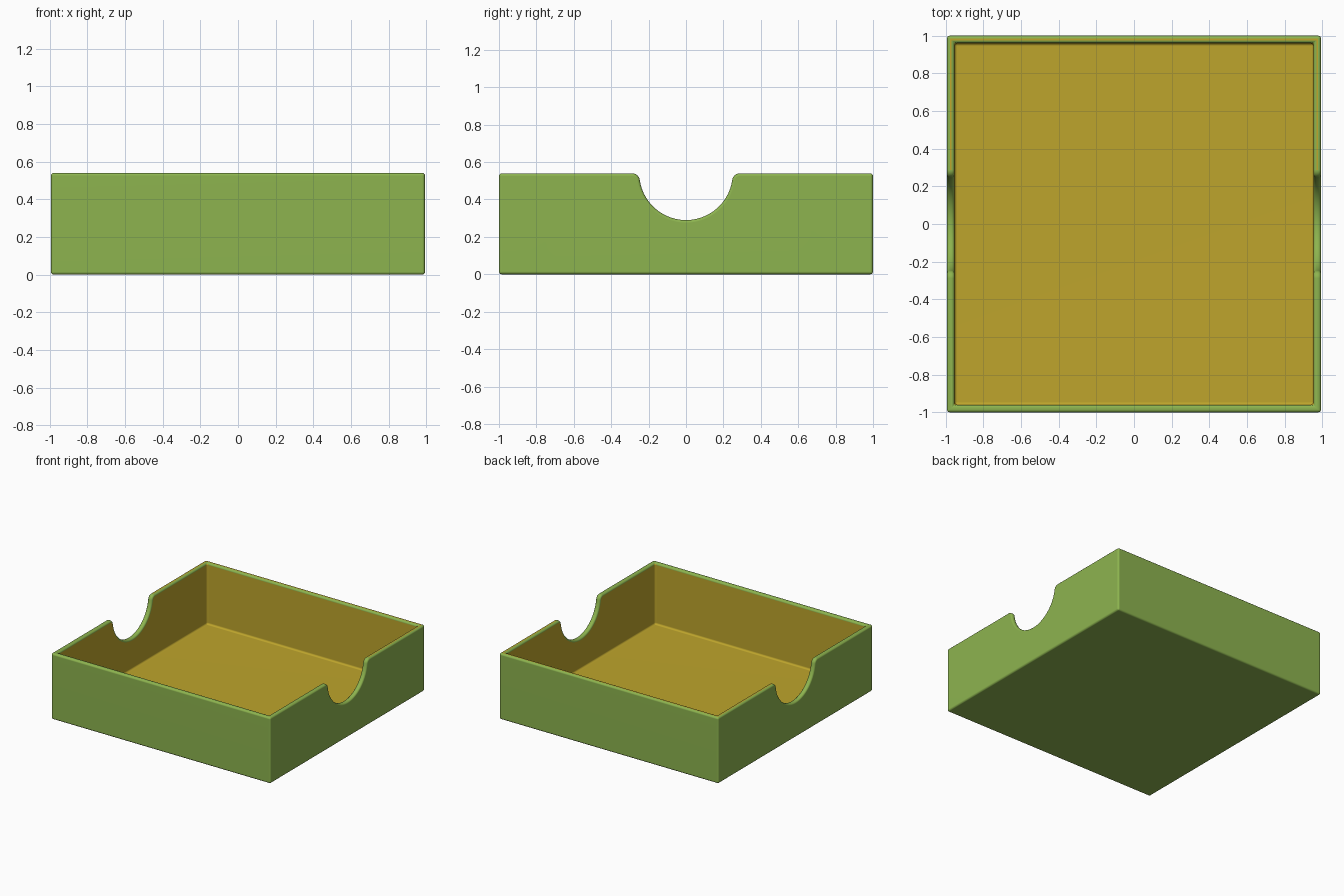
import bpy, bmesh, math

cube = bpy.data.objects.get("Cube")
if cube:
    bpy.data.objects.remove(cube, do_unlink=True)

HALF_X, HALF_Y, HEIGHT, WALL = 0.993, 1.0, 0.54, 0.04
NOTCH, FILLET, ROUND = 0.25, 0.04, 0.015


def material(name, color):
    mat = bpy.data.materials.new(name)
    mat.use_nodes = True
    mat.diffuse_color = color
    mat.node_tree.nodes["Principled BSDF"].inputs["Base Color"].default_value = color
    return mat


def add_object(name, bm):
    bmesh.ops.recalc_face_normals(bm, faces=bm.faces)
    mesh = bpy.data.meshes.new(name)
    bm.to_mesh(mesh)
    bm.free()
    obj = bpy.data.objects.new(name, mesh)
    bpy.context.collection.objects.link(obj)
    return obj


def block(name, hx, hy, z0, z1):
    bm = bmesh.new()
    bmesh.ops.create_cube(bm, size=2)
    for v in bm.verts:
        v.co = (v.co.x * hx, v.co.y * hy, z0 if v.co.z < 0 else z1)
    return add_object(name, bm)


def arc(cy, cz, radius, start, end, steps):
    angles = [start + (end - start) * i / steps for i in range(steps + 1)]
    return [(cy + radius * math.cos(a), cz + radius * math.sin(a)) for a in angles]


def notch_cutter():
    # Half-round finger notch that flares out into the rim
    cy = math.sqrt((NOTCH + FILLET) ** 2 - FILLET ** 2)
    tilt = math.asin(FILLET / (NOTCH + FILLET))
    flare = arc(cy, HEIGHT - FILLET, FILLET, math.pi / 2, math.pi - tilt, 6)
    bowl = arc(0, HEIGHT, NOTCH, -tilt, tilt - math.pi, 28)
    other = [(-y, z) for y, z in reversed(flare)]
    outline = [(cy, 1)] + flare + bowl[1:-1] + other + [(-cy, 1)]
    bm = bmesh.new()
    face = bm.faces.new([bm.verts.new((-1.2, y, z)) for y, z in outline])
    side = bmesh.ops.extrude_face_region(bm, geom=[face])["geom"]
    bmesh.ops.translate(bm, vec=(2.4, 0, 0),
                        verts=[e for e in side if isinstance(e, bmesh.types.BMVert)])
    return add_object("notch_cutter", bm)


# Open tray: solid block minus the cavity and both notches
tray = block("tray", HALF_X, HALF_Y, 0, HEIGHT)
cutters = [block("cavity_cutter", HALF_X - WALL, HALF_Y - WALL, WALL, 1), notch_cutter()]
for cutter in cutters:
    cutter.hide_render = True
    mod = tray.modifiers.new(cutter.name, "BOOLEAN")
    mod.object, mod.operation, mod.solver = cutter, "DIFFERENCE", "EXACT"
bpy.context.view_layer.update()
shape = tray.evaluated_get(bpy.context.evaluated_depsgraph_get())
bm = bmesh.new()
bm.from_mesh(shape.to_mesh())
tray.modifiers.clear()
for cutter in cutters:
    bpy.data.objects.remove(cutter, do_unlink=True)

# Rounded edges
bmesh.ops.remove_doubles(bm, verts=bm.verts, dist=0.0001)
sharp = [e for e in bm.edges if len(e.link_faces) == 2 and e.calc_face_angle() > math.radians(40)]
bmesh.ops.bevel(bm, geom=sharp, offset=ROUND, segments=3, profile=0.5,
                affect="EDGES", clamp_overlap=True)

# Lining colour on everything within the cavity
for f in bm.faces:
    c = f.calc_center_median()
    inside = abs(c.x) < HALF_X - WALL + 0.001 and abs(c.y) < HALF_Y - WALL + 0.001
    f.material_index = int(inside and c.z > WALL / 2)
bm.to_mesh(tray.data)
bm.free()
tray.data.materials.append(material("green_shell", (0.266, 0.456, 0.078, 1)))
tray.data.materials.append(material("golden_lining", (0.515, 0.376, 0.025, 1)))

# Smooth roundings with flat walls
bpy.ops.object.select_all(action="DESELECT")
tray.select_set(True)
bpy.context.view_layer.objects.active = tray
bpy.ops.object.shade_smooth_by_angle(angle=math.radians(35))
normals = tray.modifiers.new("face_weights", "WEIGHTED_NORMAL")
normals.keep_sharp = True
